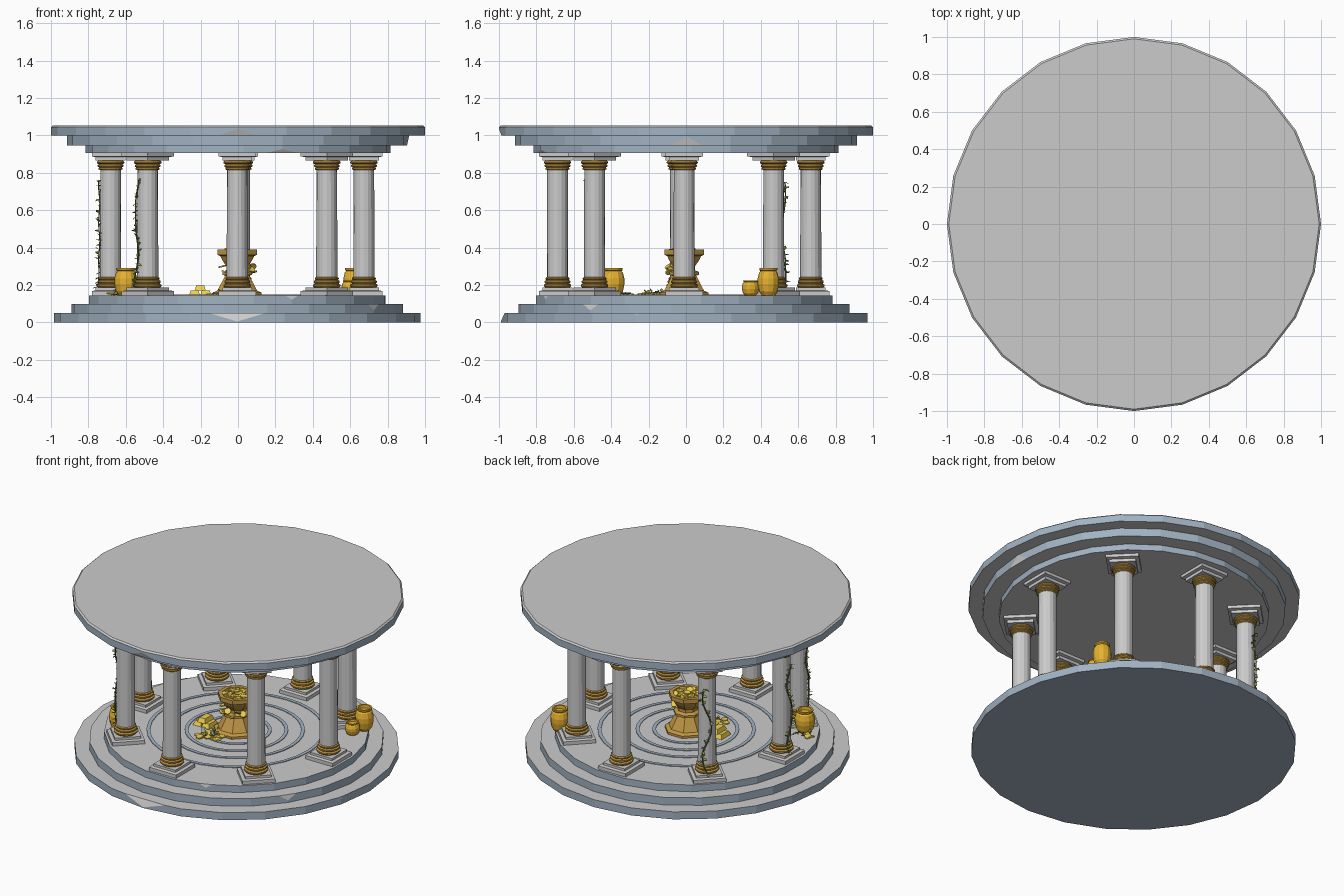
import bpy, bmesh, math, random
from mathutils import Vector, Matrix

if "Cube" in bpy.data.objects:
    bpy.data.objects.remove(bpy.data.objects["Cube"])

random.seed(4)
CX, CY, FLOOR = -0.004, -0.01, 0.145
rad = math.radians


def material(name, rgb):
    m = bpy.data.materials.new(name)
    m.diffuse_color = (*rgb, 1)
    m.use_nodes = True
    m.node_tree.nodes["Principled BSDF"].inputs["Base Color"].default_value = m.diffuse_color
    return m


STONE = material("pale_stone", (0.65, 0.65, 0.65))
SLATE = material("slate_blue", (0.36, 0.45, 0.54))
GOLD = material("gold", (0.80, 0.45, 0.03))
BRONZE = material("bronze", (0.55, 0.32, 0.06))
COIN = material("coin", (0.85, 0.62, 0.08))
STEM = material("vine_stem", (0.10, 0.17, 0.05))
LEAF = material("leaf", (0.28, 0.33, 0.06))


def finish(name, bm, mats):
    bmesh.ops.recalc_face_normals(bm, faces=bm.faces)
    me = bpy.data.meshes.new(name)
    bm.to_mesh(me)
    bm.free()
    for m in mats:
        me.materials.append(m)
    ob = bpy.data.objects.new(name, me)
    bpy.context.collection.objects.link(ob)
    return ob


def lathe(bm, profile, n, loc=(0, 0, 0), turn=0.0, closed=False):
    """Spin (radius, z) points around z; open profiles get end caps."""
    rings = [[bm.verts.new((loc[0] + r * math.cos(turn + math.tau * i / n),
                            loc[1] + r * math.sin(turn + math.tau * i / n), loc[2] + z))
              for i in range(n)] for r, z in profile]
    pairs = list(zip(rings, rings[1:])) + ([(rings[-1], rings[0])] if closed else [])
    for a, b in pairs:
        for i in range(n):
            j = (i + 1) % n
            bm.faces.new((a[i], a[j], b[j], b[i]))
    if not closed:
        bm.faces.new(rings[0][::-1])
        bm.faces.new(rings[-1])


def tier(name, profile, center, turn=0.0, chips=()):
    """24-sided disc; each chip slices one corner: (angle, half width, drop, from top)."""
    bm = bmesh.new()
    lathe(bm, profile, 24, turn=rad(turn))
    r, z0, z1 = profile[0][0], profile[0][1], profile[-1][1]
    for ang, half, drop, top in chips:
        inset = half * math.tan(rad(7.5))
        out = Vector((math.cos(rad(ang)), math.sin(rad(ang)), 0))
        tip = out * r + Vector((0, 0, z1 - drop if top else z0 + drop))
        no = out * drop + Vector((0, 0, inset if top else -inset))
        geom = bm.verts[:] + bm.edges[:] + bm.faces[:]
        cut = bmesh.ops.bisect_plane(bm, geom=geom, plane_co=tip, plane_no=no, clear_outer=True)
        edges = [e for e in cut["geom_cut"] if isinstance(e, bmesh.types.BMEdge)]
        bmesh.ops.holes_fill(bm, edges=edges, sides=0)
    bmesh.ops.recalc_face_normals(bm, faces=bm.faces)
    for f in bm.faces:
        f.material_index = 1 if abs(f.normal.z) < 0.2 or f.calc_center_median().z < 0.001 else 0
    finish(name, bm, (STONE, SLATE)).location = (*center, 0)


# Stepped base and roof
base = (CX, CY)
tier("base_step_low", [(0.98, 0), (0.98, 0.05)], base, 0, [(-90, 0.15, 0.045, True), (-15, 0.02, 0.015, True)])
tier("base_step_mid", [(0.888, 0.05), (0.888, 0.10)], base, -4.5, [(-34.5, 0.055, 0.035, True)])
tier("base_step_top", [(0.798, 0.10), (0.798, FLOOR)], base, 6.5, [(-68.5, 0.04, 0.022, True)])
tier("roof_tier_low", [(0.815, 0.907), (0.815, 0.947)], (0, 0), 2, [(-73, 0.085, 0.02, False)])
tier("roof_tier_mid", [(0.915, 0.947), (0.915, 1.0)], (0, 0), 0, [(0, 0.085, 0.05, False)])
tier("roof_tier_top", [(1.0, 1.0), (1.0, 1.045), (0.99, 1.054)], (0, 0), 0, [(-90, 0.1, 0.035, False)])

# Inlaid floor rings
bm = bmesh.new()
for r in (0.19, 0.29, 0.39, 0.52):
    z = FLOOR
    lathe(bm, [(r, z - 0.01), (r + 0.022, z - 0.01), (r + 0.022, z + 0.004), (r, z + 0.004)],
          32, (CX, CY, 0), closed=True)
finish("floor_rings", bm, [SLATE])


# Columns: square plinth and capital, round shaft, banded collars
def column(i):
    a = rad(45 * i)
    x, y = CX + 0.677 * math.cos(a), CY + 0.677 * math.sin(a)
    y -= 0.02 if i == 4 else 0
    x += 0.012 if i == 2 else 0
    q = math.sqrt(2)
    sq = a + math.pi / 4
    bm = bmesh.new()
    lathe(bm, [(0.1 * q, FLOOR), (0.1 * q, 0.168), (0.08 * q, 0.172), (0.08 * q, 0.187)], 4, (x, y, 0), sq)
    lathe(bm, [(0.08 * q, 0.865), (0.08 * q, 0.884), (0.1 * q, 0.888), (0.1 * q, 0.908)], 4, (x, y, 0), sq)
    finish(f"column_{i}_plinth_and_capital", bm, [STONE])
    bm = bmesh.new()
    lathe(bm, [(0.057, 0.18), (0.055, 0.87)], 16, (x, y, 0), a)
    finish(f"column_{i}_shaft", bm, [STONE])
    collar = [(0.066, 0), (0.073, 0.008), (0.073, 0.016), (0.063, 0.022), (0.069, 0.028),
              (0.069, 0.036), (0.06, 0.041), (0.064, 0.046), (0.064, 0.052), (0.056, 0.057)]
    bm = bmesh.new()
    lathe(bm, [(r, 0.186 + z) for r, z in collar], 16, (x, y, 0), a)
    lathe(bm, [(r, 0.866 - z * 0.9) for r, z in collar], 16, (x, y, 0), a)
    finish(f"column_{i}_collars", bm, [BRONZE])
    return x, y


columns = [column(i) for i in range(8)]


def add_leaf(bm, p, size):
    """Folded diamond leaf with a random turn."""
    m = Matrix.Translation(p) @ Matrix.Rotation(random.uniform(0, math.tau), 4, 'Z') \
        @ Matrix.Rotation(random.uniform(-1.2, 0.6), 4, 'Y') @ Matrix.Rotation(random.uniform(-.6, .6), 4, 'X')
    v = [bm.verts.new(m @ (Vector(c) * size)) for c in
         ((0, 0, 0), (0.5, 0.42, 0.12), (1.1, 0, 0), (0.5, -0.42, 0.12))]
    bm.faces.new((v[0], v[1], v[2]))
    bm.faces.new((v[0], v[2], v[3]))


def vine(name, pts, per_point, size):
    cu = bpy.data.curves.new(name + "_stem", 'CURVE')
    cu.dimensions = '3D'
    cu.bevel_depth, cu.bevel_resolution = 0.004, 0
    sp = cu.splines.new('POLY')
    sp.points.add(len(pts) - 1)
    for p, co in zip(sp.points, pts):
        p.co = (*co, 1)
    cu.materials.append(STEM)
    bpy.context.collection.objects.link(bpy.data.objects.new(name + "_stem", cu))
    bm = bmesh.new()
    for p in pts:
        for _ in range(per_point):
            add_leaf(bm, p, random.uniform(0.018, 0.03))
    finish(name + "_leaves", bm, [LEAF])


# Climbing vines on the three left columns
for i, facing, top in ((3, 125, 0.75), (4, 180, 0.76), (5, 195, 0.76)):
    x, y = columns[i]
    pts = []
    for k in range(24):
        t = k / 23
        a = rad(facing) + 0.45 * math.sin(t * 9 + i)
        r = 0.064 + 0.012 * max(0, 1 - t * 6)
        pts.append(Vector((x + r * math.cos(a), y + r * math.sin(a), 0.19 + t * (top - 0.19))))
    vine(f"vine_{i}", pts, 2, 0.025)

# Trailing vine and leaves on the floor
trail = [Vector((-0.07 - 0.02 * math.sin(k), -0.10 - 0.014 * k, FLOOR + 0.012)) for k in range(9)]
vine("floor_vine", trail, 2, 0.025)
litter = [Vector((-0.66 + 0.012 * k, -0.36 + 0.035 * math.sin(k) + 0.006 * k, FLOOR + 0.01)) for k in range(8)]
vine("pot_vine", litter, 2, 0.025)

# Central pedestal with an octagonal bowl
bm = bmesh.new()
lathe(bm, [(0.14, FLOOR), (0.14, 0.16), (0.115, 0.17), (0.07, 0.25), (0.085, 0.255), (0.085, 0.27),
           (0.062, 0.28), (0.062, 0.30), (0.085, 0.33), (0.098, 0.355), (0.115, 0.362),
           (0.115, 0.39), (0.09, 0.39), (0.075, 0.355)], 8, (CX, CY, 0), rad(22.5))
finish("pedestal_bowl", bm, [BRONZE])


# Coins: heap in the bowl, some on the rim and foot, a spill on the floor
def add_coin(bm, p, tilt):
    m = Matrix.Translation(p) @ Matrix.Rotation(random.uniform(0, 6.28), 4, 'Z') @ Matrix.Rotation(tilt, 4, 'X')
    bmesh.ops.create_cone(bm, cap_ends=True, segments=8, radius1=0.021, radius2=0.021, depth=0.007, matrix=m)


bm = bmesh.new()
for _ in range(34):
    a, r = random.uniform(0, math.tau), 0.085 * math.sqrt(random.random())
    z = 0.372 + 0.025 * (1 - r / 0.085) * random.random() + 0.006
    add_coin(bm, (CX + r * math.cos(a), CY + r * math.sin(a), z), random.uniform(-0.6, 0.6))
for k in range(9):
    a = rad(200 + 22 * k)
    z = random.choice((0.27, 0.285, 0.30))
    add_coin(bm, (CX + 0.085 * math.cos(a), CY + 0.085 * math.sin(a), z), random.uniform(0.2, 0.9))
for _ in range(16):
    add_coin(bm, (random.uniform(-0.16, 0.0), random.uniform(-0.24, -0.14), FLOOR + random.uniform(0.005, 0.012)),
             random.uniform(-0.3, 0.3))
for _ in range(4):
    add_coin(bm, (-0.66 + random.uniform(-0.04, 0.05), -0.33 + random.uniform(-0.03, 0.03), FLOOR + 0.008), 0.2)
finish("coins", bm, [COIN])

# Stacked ingots beside the pedestal
bm = bmesh.new()
for x, y, z in ((-0.232, -0.05, 0), (-0.172, -0.05, 0), (-0.202, -0.05, 0.027)):
    geo = bmesh.ops.create_cube(bm, size=1)["verts"]
    for v in geo:
        s = 0.72 if v.co.z > 0 else 1
        v.co = Vector((x + v.co.x * 0.058 * s, y + v.co.y * 0.10 * s, FLOOR + z + (v.co.z + 0.5) * 0.027))
finish("ingots", bm, [COIN])

# Rounded storage pots
POT = [(0.036, 0), (0.05, 0.02), (0.058, 0.06), (0.058, 0.09), (0.05, 0.122), (0.043, 0.13),
       (0.049, 0.136), (0.049, 0.145), (0.038, 0.145), (0.036, 0.125)]
for name, x, y, rs, zs in (("pot_left", -0.60, -0.39, 1.05, 1.0), ("pot_right_large", 0.62, 0.44, 0.98, 1.0),
                           ("pot_right_small", 0.60, 0.345, 0.80, 0.55)):
    bm = bmesh.new()
    lathe(bm, [(r * rs, z * zs) for r, z in POT], 12, (x, y, FLOOR))
    finish(name, bm, [GOLD])
